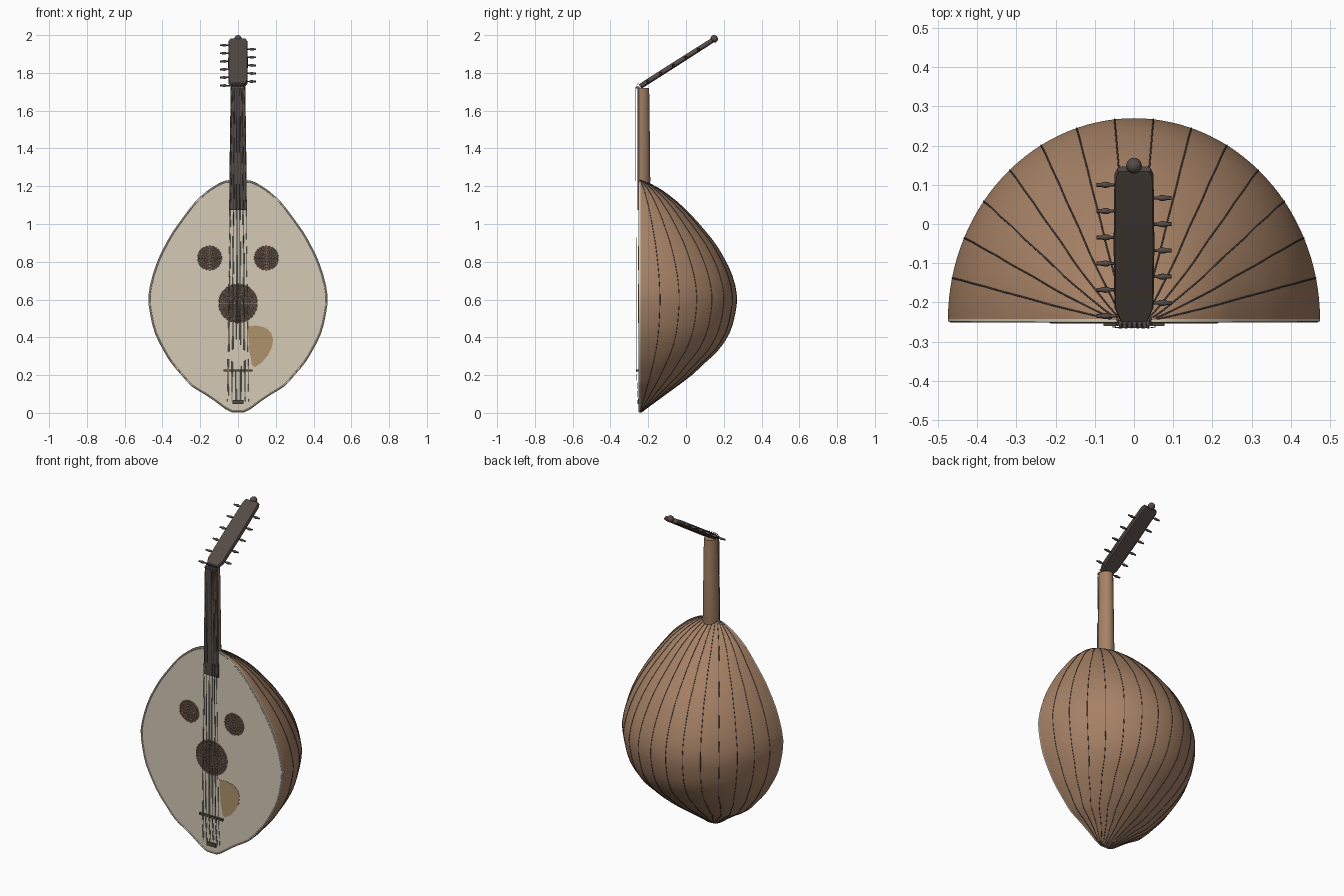
import bpy, bmesh, math
from mathutils import Vector, Matrix

if "Cube" in bpy.data.objects:
    bpy.data.objects.remove(bpy.data.objects["Cube"])

def mat(name, c):
    m = bpy.data.materials.new(name)
    m.diffuse_color = (*c, 1)
    m.use_nodes = True
    m.node_tree.nodes["Principled BSDF"].inputs["Base Color"].default_value = m.diffuse_color
    return m

WOOD = mat("walnut", (.38, .22, .13))
DARK = mat("ebony", (.09, .07, .06))
CREAM = mat("spruce", (.66, .59, .47))
TAN = mat("guard_wood", (.43, .29, .15))
STEEL = mat("string", (.3, .3, .3))
YF = -0.245  # front plane of the bowl

def finish(name, bm, m, smooth=True):
    bmesh.ops.recalc_face_normals(bm, faces=bm.faces)
    me = bpy.data.meshes.new(name)
    bm.to_mesh(me)
    bm.free()
    ob = bpy.data.objects.new(name, me)
    bpy.context.collection.objects.link(ob)
    me.materials.append(m)
    if smooth:
        bpy.ops.object.select_all(action='DESELECT')
        ob.select_set(True)
        bpy.context.view_layer.objects.active = ob
        bpy.ops.object.shade_smooth_by_angle(angle=math.radians(35))
    return ob

def loft(name, rings, m):
    bm = bmesh.new()
    rs = [[bm.verts.new(p) for p in r] for r in rings]
    n = len(rs[0])
    for a, b in zip(rs, rs[1:]):
        for i in range(n):
            j = (i + 1) % n
            bm.faces.new((a[i], a[j], b[j], b[i]))
    bm.faces.new(rs[0])
    bm.faces.new(rs[-1])
    return finish(name, bm, m)

def slab(name, pts, y0, y1, m):
    return loft(name, [[(x, y, z) for x, z in pts] for y in (y0, y1)], m)

def wires(name, paths, r, m, cyclic=False, res=1):
    cu = bpy.data.curves.new(name, 'CURVE')
    cu.dimensions = '3D'
    cu.bevel_depth, cu.bevel_resolution = r, res
    cu.use_fill_caps = True
    for p in paths:
        s = cu.splines.new('POLY')
        s.points.add(len(p) - 1)
        for q, v in zip(s.points, p):
            q.co = (*v, 1)
        s.use_cyclic_u = cyclic
    ob = bpy.data.objects.new(name, cu)
    bpy.context.collection.objects.link(ob)
    cu.materials.append(m)
    return ob

# bowl stations: height, half width, depth
ST = [(.003, .03, .01), (.02, .065, .03), (.06, .12, .085), (.1, .18, .14), (.14, .245, .195),
      (.2, .30, .275), (.265, .355, .345), (.33, .395, .415), (.42, .44, .475), (.52, .465, .505),
      (.62, .475, .515), (.73, .452, .49), (.82, .42, .447), (.89, .385, .405), (.96, .345, .35),
      (1.05, .28, .27), (1.12, .225, .195), (1.17, .17, .13), (1.195, .135, .09),
      (1.22, .09, .04), (1.23, .06, .012)]
fine = []
for i in range(len(ST) - 1):
    p = [Vector(ST[min(max(i + k, 0), len(ST) - 1)]) for k in (-1, 0, 1, 2)]
    for t in (0, .5):
        fine.append(.5 * (2 * p[1] + (p[2] - p[0]) * t + (2 * p[0] - 5 * p[1] + 4 * p[2] - p[3]) * t * t
                          + (3 * p[1] - p[0] - 3 * p[2] + p[3]) * t ** 3))
fine.append(Vector(ST[-1]))

def rim(s, a, g=0.0):
    return (math.cos(a) * (s[1] + g), YF + math.sin(a) * (s[2] + g), s[0])

RIBS = 15
loft("bowl", [[rim(s, math.pi * k / (RIBS * 4)) for k in range(RIBS * 4 + 1)] for s in fine], WOOD)
wires("rib_strips", [[rim(s, math.pi * k / RIBS) for s in fine] for k in range(1, RIBS)], .002, DARK)

# soundboard and edge binding
outline = [(s[1], s[0]) for s in fine] + [(-s[1], s[0]) for s in reversed(fine)]
slab("soundboard", outline, YF - .004, YF + .003, CREAM)
wires("edge_binding", [[(x * .985, YF - .003, .62 + (z - .62) * .99) for x, z in outline]], .004, CREAM, True)

# rosettes: backing disc, concentric rings and spokes
def circle(cx, cz, r, y, n=40):
    return [(cx + r * math.cos(2 * math.pi * i / n), y, cz + r * math.sin(2 * math.pi * i / n)) for i in range(n)]

def rosette(name, cx, cz, r, rings, spokes, m):
    slab(name + "_hole", [(p[0], p[2]) for p in circle(cx, cz, r, 0)], YF - .0055, YF, DARK)
    y = YF - .006
    wires(name + "_rings", [circle(cx, cz, r * (k + 1) / rings, y) for k in range(rings)], .0025, m, True)
    sp = []
    for i in range(spokes):
        a = 2 * math.pi * i / spokes
        c, s = math.cos(a), math.sin(a)
        sp.append([(cx + c * r * f, y, cz + s * r * f) for f in (1 / rings, 1)])
    wires(name + "_spokes", sp, .002, m)

rosette("main_rosette", 0, .58, .102, 5, 24, WOOD)
for sx, side in ((-1, "left"), (1, "right")):
    rosette(side + "_rosette", sx * .15, .82, .063, 4, 16, WOOD)

# pick guard
slab("pick_guard", [(.05, .46), (.10, .462), (.145, .452), (.175, .425), (.186, .39), (.18, .35),
                    (.158, .305), (.125, .265), (.09, .243), (.075, .25), (.06, .33)],
     YF - .006, YF, TAN)

# bridge and tailpiece
def bar(name, hx, z, hz, y0, y1, m):
    return slab(name, [(-hx, z - hz), (hx, z - hz), (hx, z + hz), (-hx, z + hz)], y0, y1, m)

bar("bridge", .078, .225, .006, YF - .016, YF, DARK)
bar("tailpiece", .03, .057, .011, YF - .012, YF, DARK)
bar("nut", .038, 1.722, .005, YF - .02, YF, DARK)

# neck with half-round back, and fingerboard
loft("neck", [[(w * math.cos(math.pi * i / 16), YF + d * math.sin(math.pi * i / 16), z) for i in range(17)]
              for z, w, d in ((1.2, .046, .05), (1.225, .046, .056), (1.5, .042, .053), (1.72, .039, .05))], WOOD)
slab("fingerboard", [(-.047, 1.075), (.047, 1.075), (.039, 1.725), (-.039, 1.725)], YF - .012, YF, DARK)

# strings: five pairs and one single
paths = []
for i in range(11):
    c = i // 2 - 2.5 + (.25 if i % 2 else 0)
    t = c / 2.5
    paths.append([(.056 * t, YF - .008, .06), (.054 * t, YF - .018, .225), (.034 * t, YF - .021, 1.722),
                  (.03 * t, YF - .006, 1.75)])
wires("strings", paths, .0011, STEEL)

# pegbox leaning back, built along local z then tilted
A, B = Vector((0, -.243, 1.728)), Vector((0, .14, 1.972))
axis = (B - A).normalized()
nrm = Vector((0, -axis.z, axis.y))
L = (B - A).length
def on_box(x, u, v):
    return A + Vector((x, 0, 0)) + axis * u + nrm * v
sec = []
for u, w, h in ((0, .034, .013), (.04, .05, .014), (L * .5, .052, .014), (L - .02, .05, .013), (L, .042, .012)):
    sec.append([on_box(x * w, u, v * h) for x, v in
                ((-.93, 1), (.93, 1), (1, .6), (1, -.5), (.85, -1), (-.85, -1), (-1, -.5), (-1, .6))])
loft("pegbox", sec, DARK)

# finial ball
bm = bmesh.new()
bmesh.ops.create_uvsphere(bm, u_segments=20, v_segments=12, radius=.02, matrix=Matrix.Translation((0, .149, 1.98)))
finish("finial", bm, DARK)

# pegs: six on the left, five on the right
def peg(name, side, y):
    u = (y - A.y) / axis.y
    rings = [[on_box(side * x, u, 0) + (axis * math.cos(a) + nrm * math.sin(a)) * r
              for a in [2 * math.pi * k / 10 for k in range(10)]]
             for x, r in ((.04, .004), (.06, .004), (.066, .007), (.074, .008), (.086, .005), (.096, .005))]
    loft(name, rings, DARK)

for i in range(6):
    peg(f"left_peg_{i + 1}", -1, -.235 + .067 * i)
for i in range(5):
    peg(f"right_peg_{i + 1}", 1, -.2015 + .067 * i)
